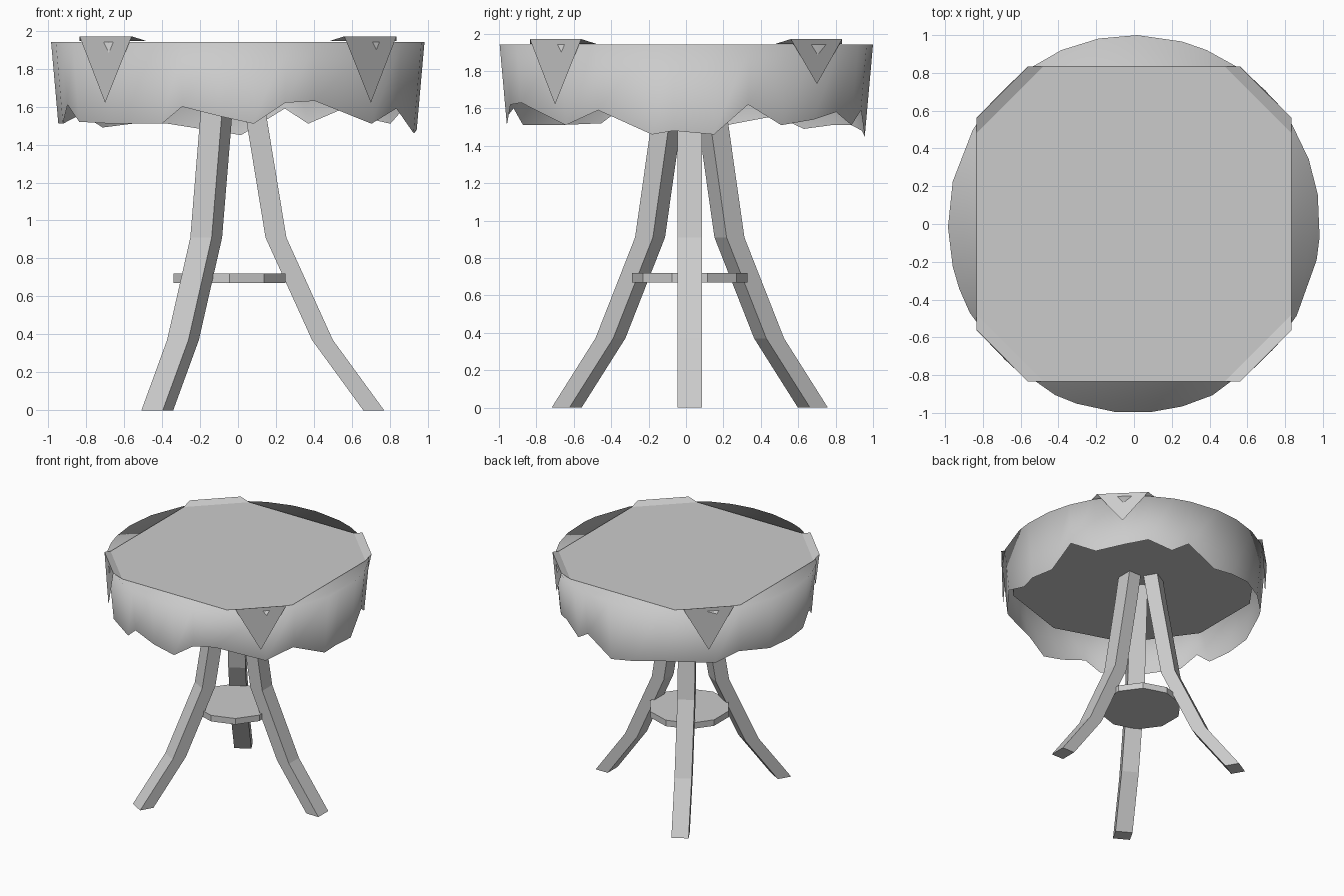
import bpy
import bmesh
from math import sin, cos, radians, pi
from mathutils import Matrix, Vector

cube = bpy.data.objects.get("Cube")
if cube:
    bpy.data.objects.remove(cube)

grey = bpy.data.materials.new("plain grey")
grey.use_nodes = True
colour = (0.6, 0.6, 0.6, 1)
grey.diffuse_color = colour
grey.node_tree.nodes["Principled BSDF"].inputs["Base Color"].default_value = colour


def finish(name, bm, smooth=False):
    bmesh.ops.recalc_face_normals(bm, faces=bm.faces)
    for face in bm.faces:
        face.smooth = smooth
    mesh = bpy.data.meshes.new(name)
    bm.to_mesh(mesh)
    bm.free()
    mesh.materials.append(grey)
    obj = bpy.data.objects.new(name, mesh)
    bpy.context.collection.objects.link(obj)
    return obj


def disc(name, sides, radius, low, high, x=0, y=0):
    bm = bmesh.new()
    place = Matrix.Translation((x, y, (low + high) / 2))
    bmesh.ops.create_cone(bm, cap_ends=True, segments=sides, radius1=radius,
                          radius2=radius, depth=high - low, matrix=place)
    finish(name, bm)


BASE_X, BASE_Y = -0.045, 0.02
CLOTH_TOP = 1.94

# Table board and lower shelf
disc("table_board", 10, 0.94, 1.78, 1.92)
disc("lower_shelf", 10, 0.31, 0.67, 0.72, BASE_X, BASE_Y)

# Three splayed legs: inner radius and height, swept as flat bars
leg_path = [(0.705, 0), (0.435, 0.37), (0.19, 0.91), (0.085, 1.55), (0.05, 1.78)]
for index, name in enumerate(("left_leg", "back_leg", "front_leg")):
    bm = bmesh.new()
    rings = []
    for r, z in leg_path:
        corners = [(r, -0.065), (r + 0.11, -0.065), (r + 0.11, 0.065), (r, 0.065)]
        rings.append([bm.verts.new((a, b, z)) for a, b in corners])
    for low, high in zip(rings, rings[1:]):
        for i in range(4):
            j = (i + 1) % 4
            bm.faces.new((low[i], low[j], high[j], high[i]))
    bm.faces.new(rings[0])
    bm.faces.new(rings[-1])
    leg = finish(name, bm)
    leg.matrix_world = (Matrix.Translation((BASE_X, BASE_Y, 0))
                        @ Matrix.Rotation(index * 2 * pi / 3, 4, "Z"))

# Round cloth: closed top and a ragged hem given as angle and height
hem = [(-4, 1.48), (9, 1.46), (20, 1.62), (32, 1.51), (45, 1.54), (56, 1.58),
       (67, 1.51), (75, 1.59), (89, 1.45), (101, 1.48), (113, 1.51), (126, 1.51),
       (139, 1.49), (150, 1.56), (167, 1.51), (181, 1.51), (193, 1.51),
       (200, 1.61), (208, 1.52), (226, 1.51), (245, 1.51), (252, 1.6),
       (264, 1.55), (275, 1.51), (285, 1.62), (295, 1.63), (318, 1.51),
       (331, 1.59), (349, 1.46)]
bm = bmesh.new()
rim, edge = [], []
for angle, z in hem:
    out = Vector((cos(radians(angle)) * 0.985, sin(radians(angle)), 0))
    rim.append(bm.verts.new(out + Vector((0, 0, CLOTH_TOP))))
    edge.append(bm.verts.new(out * (1 - (CLOTH_TOP - z) * 0.09) + Vector((0, 0, z))))
bm.faces.new(rim)
for i in range(len(hem)):
    j = (i + 1) % len(hem)
    bm.faces.new((edge[i], edge[j], rim[j], rim[i]))
finish("round_cloth", bm, smooth=True)

# Square cloth on top: flat middle, four lifted corners and hanging points
bm = bmesh.new()
middle = []
side, cut, inner = 0.835, 0.56, 0.48
for sx, sy, tip_z in ((1, 1, 1.73), (-1, 1, 1.62), (-1, -1, 1.62), (1, -1, 1.62)):
    points = [(side, inner, 1.945), (side, cut, 1.97), (cut, side, 1.97),
              (inner, side, 1.945), (0.7, 0.7, tip_z)]
    a, b, c, d, tip = [bm.verts.new((x * sx, y * sy, z)) for x, y, z in points]
    bm.faces.new((a, b, c, d))
    bm.faces.new((b, tip, c))
    middle += [a, d] if sx == sy else [d, a]
bm.faces.new(middle)
finish("square_cloth", bm)
